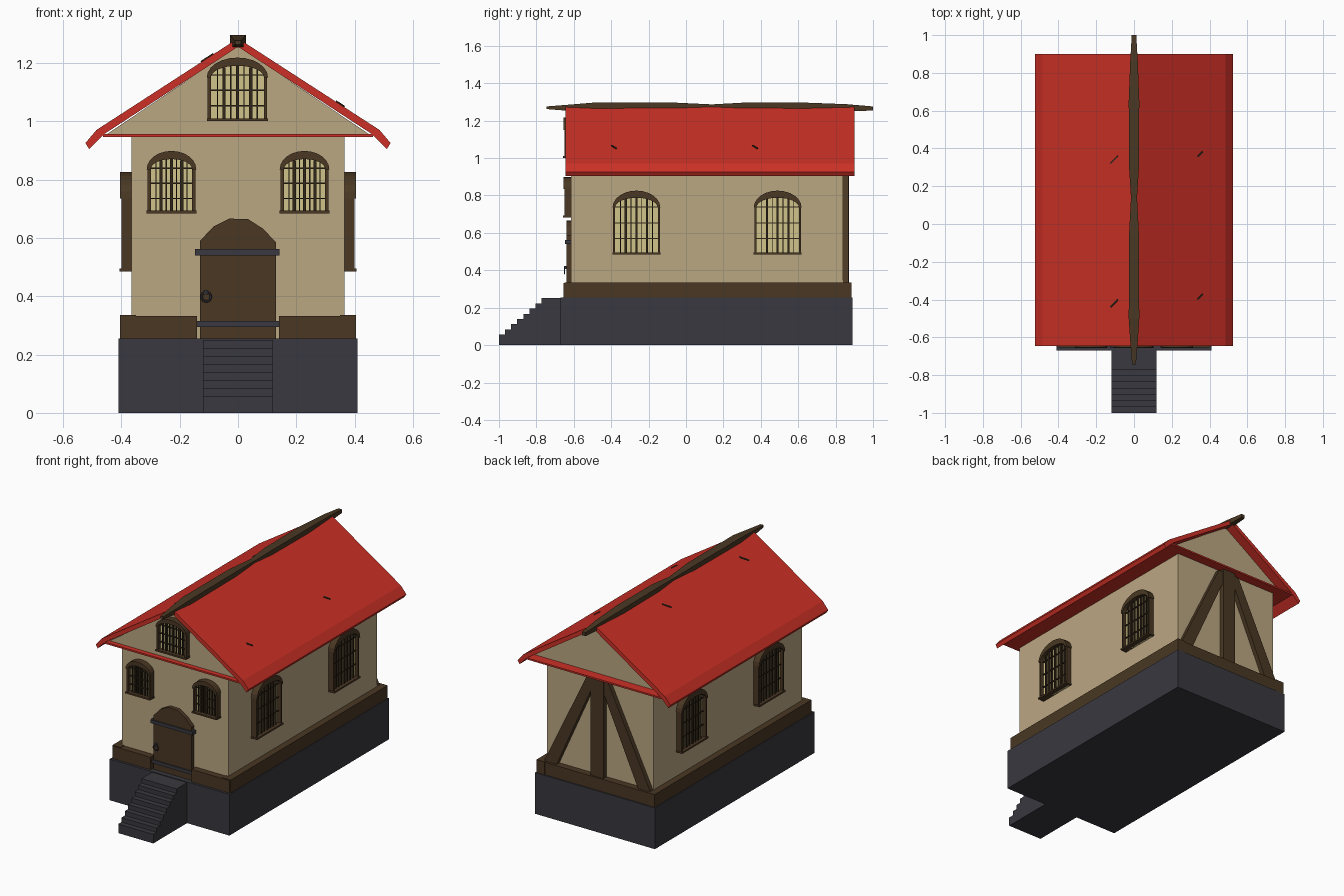
import bpy, bmesh, math
from mathutils import Matrix, Vector

if "Cube" in bpy.data.objects:
    bpy.data.objects.remove(bpy.data.objects["Cube"])


def mat(name, r, g, b):
    m = bpy.data.materials.new(name)
    m.diffuse_color = (r, g, b, 1)
    m.use_nodes = True
    m.node_tree.nodes["Principled BSDF"].inputs["Base Color"].default_value = m.diffuse_color
    return m


RED = mat("roof red", 0.60, 0.030, 0.019)
PLASTER = mat("beige plaster", 0.50, 0.385, 0.225)
WOOD = mat("brown wood", 0.068, 0.039, 0.017)
DARK = mat("dark wood", 0.030, 0.019, 0.009)
SLATE = mat("slate", 0.041, 0.040, 0.050)
GLASS = mat("pale yellow glass", 0.64, 0.55, 0.26)
I4 = Matrix.Identity(4)


def finish(name, bm, m, M=I4):
    bmesh.ops.recalc_face_normals(bm, faces=bm.faces)
    me = bpy.data.meshes.new(name)
    bm.to_mesh(me)
    bm.free()
    me.materials.append(m)
    ob = bpy.data.objects.new(name, me)
    ob.matrix_world = M
    bpy.context.collection.objects.link(ob)
    return ob


def loft(name, rings, m, M=I4):
    """Join equal point rings into a closed solid."""
    bm = bmesh.new()
    vs = [[bm.verts.new(p) for p in r] for r in rings]
    n = len(vs[0])
    for a, b in zip(vs, vs[1:]):
        for i in range(n):
            j = (i + 1) % n
            bm.faces.new((a[i], a[j], b[j], b[i]))
    bm.faces.new(vs[0])
    bm.faces.new(vs[-1])
    return finish(name, bm, m, M)


def prism(name, pts, y0, y1, m, M=I4):
    """Extrude an x-z profile along y."""
    return loft(name, [[(x, y, z) for x, z in pts] for y in (y0, y1)], m, M)


def box(name, x0, x1, y0, y1, z0, z1, m, M=I4):
    return prism(name, [(x0, z0), (x1, z0), (x1, z1), (x0, z1)], y0, y1, m, M)


def arc(rx, rz, z, n=12):
    return [(rx * math.cos(math.pi * i / n), z + rz * math.sin(math.pi * i / n))
            for i in range(n + 1)]


# stone base and stairs
box("stone_base", -0.41, 0.41, -0.67, 0.89, 0, 0.255, SLATE)
steps = [(-0.66, 0), (-1.0, 0)]
for i in range(8):
    y, z = -1.0 + 0.0325 * i, 0.056 + 0.0278 * i
    steps += [(y, z), (y + 0.0325, z)]
steps += [(-0.66, 0.2506)]
loft("front_stairs", [[(x, y, z) for y, z in steps] for x in (-0.12, 0.12)], SLATE)

# walls, gable block and wooden skirt
box("walls", -0.365, 0.365, -0.615, 0.84, 0.25, 0.95, PLASTER)
prism("gable", [(-0.45, 0.955), (0.45, 0.955), (0, 1.258)], -0.615, 0.84, PLASTER)
for s, side in ((-1, "left"), (1, "right")):
    x0, x1 = sorted((s * 0.35, s * 0.405))
    box("skirt_" + side, x0, x1, -0.65, 0.885, 0.255, 0.335, WOOD)
    x0, x1 = sorted((s * 0.14, s * 0.40))
    box("skirt_front_" + side, x0, x1, -0.655, -0.60, 0.255, 0.332, WOOD)
box("skirt_back", -0.40, 0.40, 0.83, 0.882, 0.255, 0.332, WOOD)

# roof shell with kicked eaves, and soffit plate
half = [(0.485, 0.97), (0.523, 0.925), (0.51, 0.904), (0.46, 0.955)]
shell = [(0, 1.284)] + half + [(0, 1.255)] + [(-x, z) for x, z in reversed(half)]
prism("roof", shell, -0.645, 0.90, RED)
box("soffit", -0.462, 0.462, -0.645, 0.90, 0.946, 0.956, RED)

# hewn ridge beam
ridge = [(-0.745, 0.010, 1.262, 1.276), (-0.62, 0.020, 1.252, 1.286),
         (-0.50, 0.028, 1.248, 1.296), (-0.05, 0.026, 1.248, 1.296),
         (0.14, 0.016, 1.252, 1.287), (0.30, 0.026, 1.248, 1.296),
         (0.65, 0.028, 1.248, 1.296), (0.86, 0.020, 1.250, 1.288),
         (1.0, 0.012, 1.254, 1.276)]
loft("ridge_beam", [[(-w, y, a), (w, y, a), (w, y, b), (-w, y, b)]
                    for y, w, a, b in ridge], WOOD)

# small splinters on the roof slopes
slope = math.atan(0.645)
for x, y, ln in ((-0.105, 0.34, 0.03), (-0.105, -0.42, 0.03),
                 (0.35, 0.37, 0.02), (0.35, -0.385, 0.02)):
    M = (Matrix.Translation((x, y, 1.284 - 0.645 * abs(x)))
         @ Matrix.Rotation(math.copysign(slope, x), 4, 'Y')
         @ Matrix.Rotation(math.radians(40), 4, 'Z'))
    box("roof_splinter", -ln, ln, -0.004, 0.004, -0.003, 0.004, DARK, M)

# timber frame on the back wall
box("back_post", -0.045, 0.045, 0.83, 0.872, 0.33, 0.946, WOOD)
for s, side in ((-1, "left"), (1, "right")):
    prism("back_brace_" + side,
          [(s * 0.01, 0.93), (s * 0.075, 0.93), (s * 0.365, 0.33), (s * 0.28, 0.33)],
          0.83, 0.868, WOOD)


def window(name, M, hw, z0, spring, top, hood, bars=3):
    """Arched window; local -y points out of the wall."""
    iw, rz = hw - 0.014, top - hood - spring
    pane = arc(iw, rz, spring) + [(-iw, z0), (iw, z0)]
    prism(name + "_glass", pane, -0.012, 0.01, GLASS, M)
    ring = arc(hw, top - spring, spring) + arc(iw, rz, spring)[::-1]
    prism(name + "_hood", ring, -0.04, 0.01, WOOD, M)
    for s in (-1, 1):
        x0, x1 = sorted((s * iw, s * (hw - 0.003)))
        box(name + "_stile", x0, x1, -0.034, 0.01, z0, spring, WOOD, M)
    box(name + "_sill", -hw, hw, -0.042, 0.01, z0, z0 + 0.010, WOOD, M)
    # upright bars: thick and thin alternate
    n = 2 * bars + 1
    for i in range(n):
        u = iw * (2 * (i + 1) / (n + 1) - 1)
        w = 0.0055 if i % 2 else 0.002
        h = spring + rz * math.sqrt(1 - (u / iw) ** 2)
        box(name + "_bar", u - w, u + w, -0.024, 0, z0, h, DARK, M)
    for k in (1, 2, 3):
        z = z0 + (top - hood - z0) * k / 3.6
        box(name + "_crossbar", -iw, iw, -0.02, 0, z - 0.0025, z + 0.0025, DARK, M)


T = Matrix.Translation
for s, side in ((-1, "left"), (1, "right")):
    window("front_window_" + side, T((s * 0.228, -0.615, 0)), 0.085, 0.683, 0.835, 0.898, 0.028)
    for y, place in ((-0.265, "front"), (0.49, "back")):
        M = T((s * 0.365, y, 0)) @ Matrix.Rotation(s * math.pi / 2, 4, 'Z')
        window("side_window_%s_%s" % (side, place), M, 0.128, 0.485, 0.735, 0.826, 0.038)
window("gable_window", T((-0.002, -0.615, 0)), 0.105, 1.0, 1.15, 1.218, 0.028)

# front door with iron bands and ring handle
door = [(-0.13, 0.255), (0.13, 0.255), (0.13, 0.585), (0.085, 0.632), (0.035, 0.664),
        (-0.03, 0.666), (-0.085, 0.638), (-0.13, 0.59)]
prism("door", door, -0.64, -0.60, WOOD)
box("door_band_low", -0.14, 0.14, -0.647, -0.61, 0.294, 0.315, SLATE)
box("door_band_high", -0.147, 0.142, -0.647, -0.61, 0.54, 0.561, SLATE)
box("handle_plate", -0.116, -0.102, -0.652, -0.63, 0.406, 0.422, SLATE)
bpy.ops.mesh.primitive_torus_add(major_radius=0.016, minor_radius=0.004,
                                 major_segments=16, minor_segments=6,
                                 location=(-0.109, -0.65, 0.398),
                                 rotation=(math.pi / 2, 0, 0))
handle = bpy.context.object
handle.name = "ring_handle"
handle.data.materials.append(SLATE)
